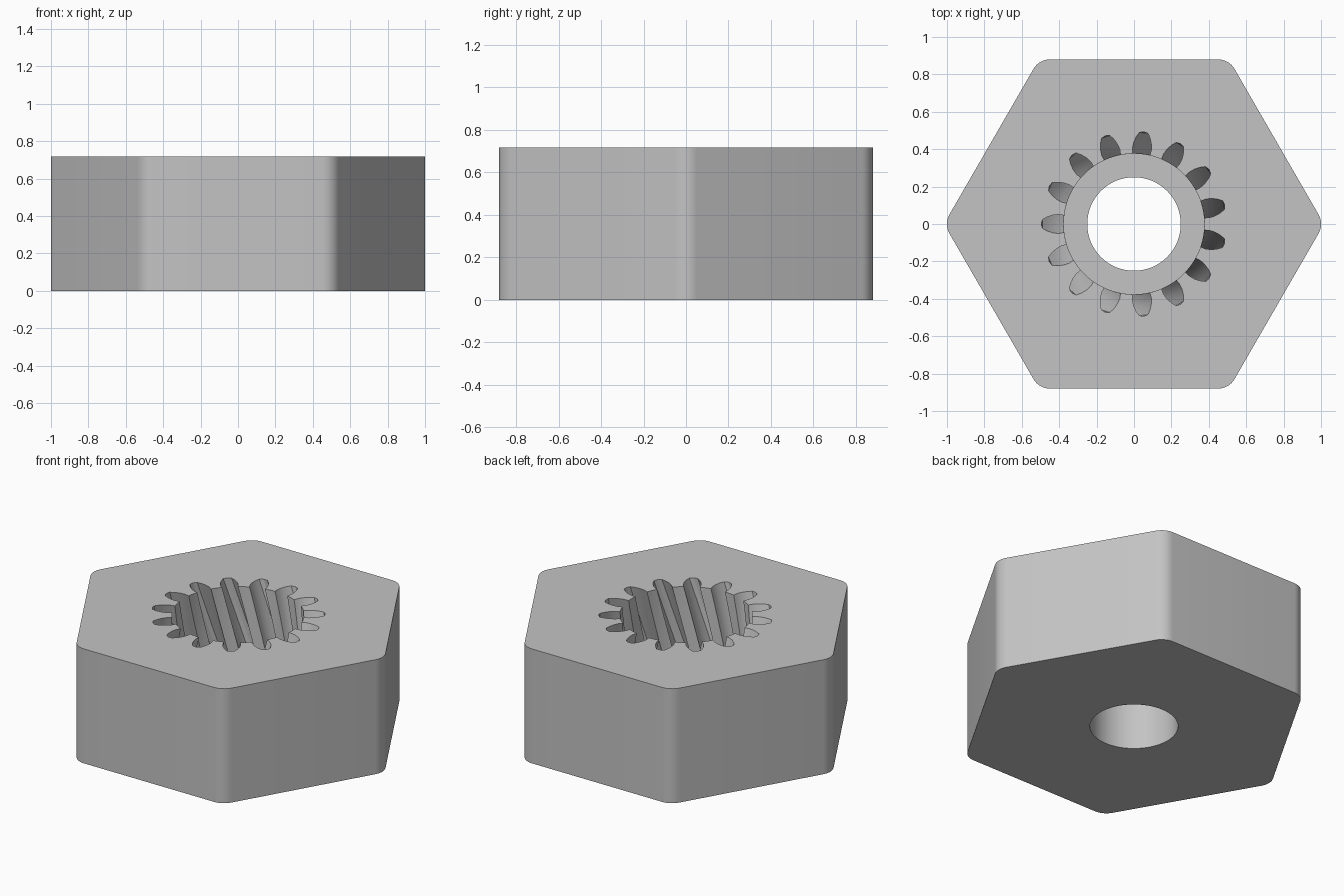
import bpy
import bmesh
from math import sin, cos, pi, radians, atan2

HEIGHT, FLOOR = 0.717, 0.287
APOTHEM, CORNER = 0.88, 0.1
HOLE_R, BORE_R = 0.25, 0.376
GROOVES, TWIST = 15, radians(16)
# groove flank: radius from the axis, half width
FLANK = [(BORE_R, 0.046), (0.405, 0.051), (0.435, 0.048), (0.465, 0.038), (0.49, 0.024)]

cube = bpy.data.objects.get("Cube")
if cube:
    bpy.data.objects.remove(cube, do_unlink=True)


def circle(radius, count):
    return [(radius * cos(2 * pi * i / count), radius * sin(2 * pi * i / count))
            for i in range(count)]


def rounded_hexagon():
    """Hexagon with filleted corners, one corner on +x."""
    reach = (APOTHEM - CORNER) / cos(pi / 6)
    points = []
    for k in range(6):
        a = k * pi / 3
        for j in range(9):
            b = a + (j / 8 - 0.5) * pi / 3
            points.append((reach * cos(a) + CORNER * cos(b), reach * sin(a) + CORNER * sin(b)))
    return points


def socket_outline(turn):
    """Round bore with evenly spaced tooth grooves, turned about the axis."""
    pitch = 2 * pi / GROOVES
    polar = []
    for k in range(GROOVES):
        mid = turn + radians(12) + k * pitch
        side = [(r, atan2(w, r)) for r, w in FLANK]
        polar += [(r, mid - a) for r, a in side]
        polar.append((0.496, mid))
        polar += [(r, mid + a) for r, a in reversed(side)]
        edge = side[0][1]
        land = pitch - 2 * edge
        polar += [(BORE_R, mid + edge + land * j / 5) for j in range(1, 5)]
    return [(r * cos(a), r * sin(a)) for r, a in polar]


bm = bmesh.new()


def ring(points, z):
    verts = [bm.verts.new((x, y, z)) for x, y in points]
    return verts


def wall(lower, upper):
    n = len(lower)
    for i in range(n):
        j = (i + 1) % n
        bm.faces.new((lower[i], lower[j], upper[j], upper[i]))


def cap(outer, inner):
    """Fill the flat area between two closed rings."""
    edges = []
    for loop in (outer, inner):
        for i, v in enumerate(loop):
            pair = (v, loop[(i + 1) % len(loop)])
            edges.append(bm.edges.get(pair) or bm.edges.new(pair))
    bmesh.ops.triangle_fill(bm, edges=edges, use_beauty=True)


# outer hexagonal body
hex_low = ring(rounded_hexagon(), 0)
hex_high = ring(rounded_hexagon(), HEIGHT)
wall(hex_low, hex_high)

# through hole in the floor
hole_low = ring(circle(HOLE_R, 64), 0)
hole_high = ring(circle(HOLE_R, 64), FLOOR)
wall(hole_low, hole_high)

# helical toothed socket
STEPS = 12
layers = []
for s in range(STEPS + 1):
    t = s / STEPS
    layers.append(ring(socket_outline(-TWIST * (1 - t)), FLOOR + (HEIGHT - FLOOR) * t))
for low, high in zip(layers, layers[1:]):
    wall(low, high)

# flat faces: underside, socket floor, top
cap(hex_low, hole_low)
cap(layers[0], hole_high)
cap(hex_high, layers[-1])
bmesh.ops.recalc_face_normals(bm, faces=bm.faces)

mesh = bpy.data.meshes.new("hex_gear_socket")
bm.to_mesh(mesh)
bm.free()
body = bpy.data.objects.new("hex_gear_socket", mesh)
bpy.context.collection.objects.link(body)

# plain grey material
grey = bpy.data.materials.new("plain grey")
grey.use_nodes = True
colour = (0.55, 0.55, 0.55, 1)
grey.diffuse_color = colour
grey.node_tree.nodes["Principled BSDF"].inputs["Base Color"].default_value = colour
mesh.materials.append(grey)

bpy.ops.object.select_all(action='DESELECT')
body.select_set(True)
bpy.context.view_layer.objects.active = body
bpy.ops.object.shade_smooth_by_angle(angle=radians(30))
